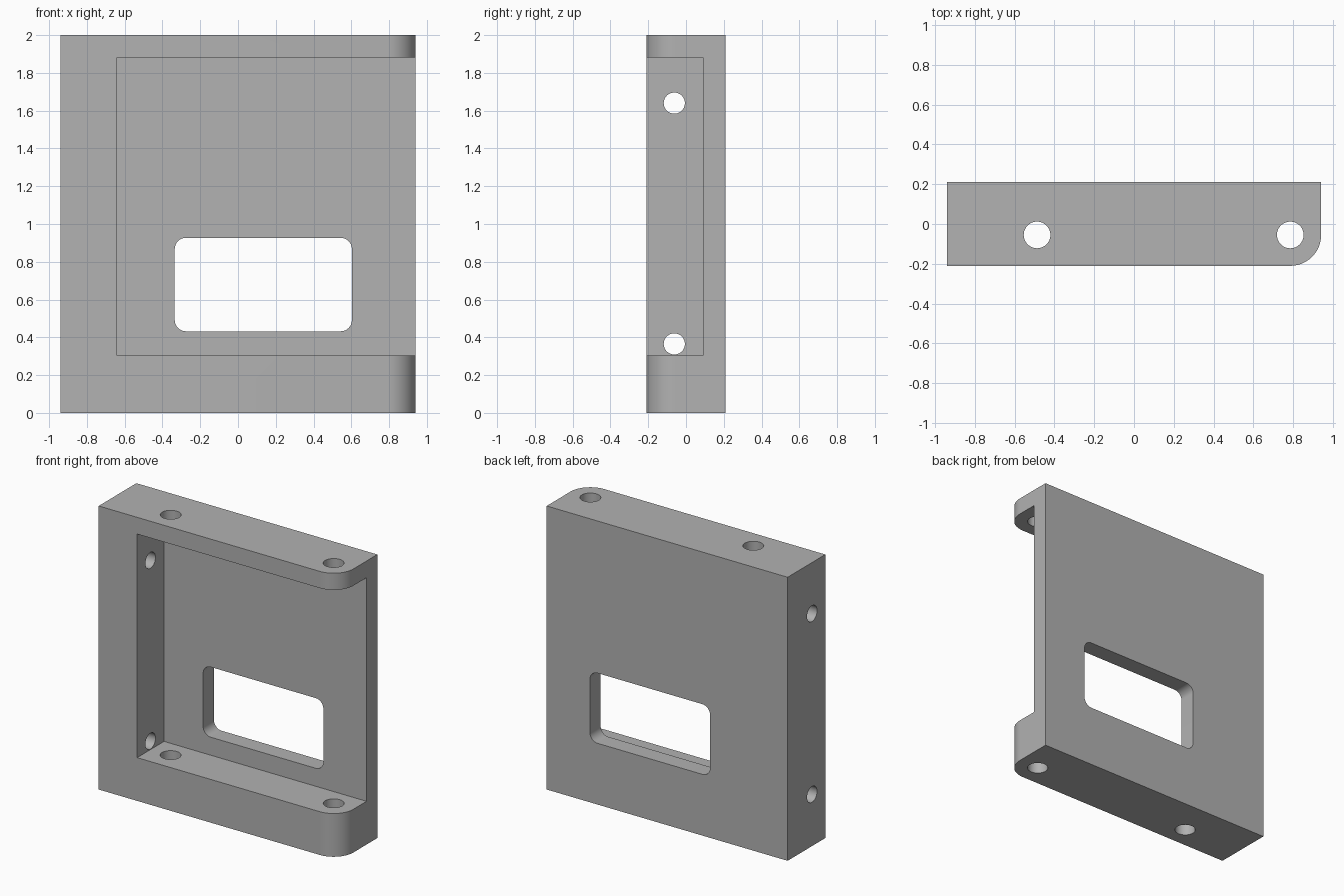
import bpy, bmesh, math
from mathutils import Matrix, Vector

cube = bpy.data.objects.get("Cube")
if cube:
    bpy.data.objects.remove(cube, do_unlink=True)

grey = bpy.data.materials.new("machined grey")
grey.use_nodes = True
colour = (0.445, 0.445, 0.445, 1)
grey.diffuse_color = colour
grey.node_tree.nodes["Principled BSDF"].inputs["Base Color"].default_value = colour


def prism(name, outline, start, depth, axis="Z"):
    """Extrude a flat outline along X, Y or Z from the given start."""
    place = {"X": lambda a, b: (start, a, b),
             "Y": lambda a, b: (a, start, b),
             "Z": lambda a, b: (a, b, start)}[axis]
    step = {"X": Vector((depth, 0, 0)), "Y": Vector((0, depth, 0)),
            "Z": Vector((0, 0, depth))}[axis]
    bm = bmesh.new()
    face = bm.faces.new([bm.verts.new(place(a, b)) for a, b in outline])
    cap = bmesh.ops.extrude_face_region(bm, geom=[face])["geom"]
    bmesh.ops.translate(bm, vec=step,
                        verts=[g for g in cap if isinstance(g, bmesh.types.BMVert)])
    bmesh.ops.recalc_face_normals(bm, faces=bm.faces)
    mesh = bpy.data.meshes.new(name)
    bm.to_mesh(mesh)
    bm.free()
    mesh.materials.append(grey)
    obj = bpy.data.objects.new(name, mesh)
    bpy.context.collection.objects.link(obj)
    return obj


def arc(cx, cy, r, start, sweep, steps):
    """Points along an arc, angles in degrees."""
    return [(cx + r * math.cos(math.radians(start + sweep * i / steps)),
             cy + r * math.sin(math.radians(start + sweep * i / steps)))
            for i in range(steps + 1)]


def circle(cx, cy, r):
    return arc(cx, cy, r, 0, 360, 48)[:-1]


def rounded_rect(x0, x1, y0, y1, r):
    corners = [(x1 - r, y1 - r), (x0 + r, y1 - r), (x0 + r, y0 + r), (x1 - r, y0 + r)]
    return [p for i, (x, y) in enumerate(corners) for p in arc(x, y, r, 90 * i, 90, 12)]


# Solid block with one rounded front corner
W, D = 0.94, 0.21
R = 0.155
outline = [(W, D), (-W, D), (-W, -D)] + arc(W - R, R - D, R, 270, 90, 24)
bracket = prism("bracket_body", outline, 0, 2)

# Pocket open to the front and the left, and the window in the back wall
cutters = [
    prism("pocket_cutter", [(-0.64, 0.305), (1.2, 0.305), (1.2, 1.882), (-0.64, 1.882)],
          -0.5, 0.59, "Y"),
    prism("window_cutter", rounded_rect(-0.335, 0.603, 0.432, 0.927, 0.06),
          -0.4, 0.8, "Y"),
]
# Vertical pin holes through the top and bottom flanges
for x in (-0.487, W - R):
    cutters.append(prism("pin_hole_cutter", circle(x, R - D, 0.067), -0.2, 2.4))
# Screw holes through the side wall
for z in (0.365, 1.64):
    cutters.append(prism("screw_hole_cutter", circle(-0.062, z, 0.056), -1.2, 0.9, "X"))

bpy.ops.object.select_all(action="DESELECT")
bpy.context.view_layer.objects.active = bracket
bracket.select_set(True)
for cutter in cutters:
    cutter.hide_render = True
    cut = bracket.modifiers.new(cutter.name, "BOOLEAN")
    cut.operation = "DIFFERENCE"
    cut.solver = "EXACT"
    cut.object = cutter
    bpy.ops.object.modifier_apply(modifier=cut.name)
for cutter in cutters:
    bpy.data.objects.remove(cutter, do_unlink=True)

bpy.ops.object.shade_smooth_by_angle(angle=math.radians(30))
